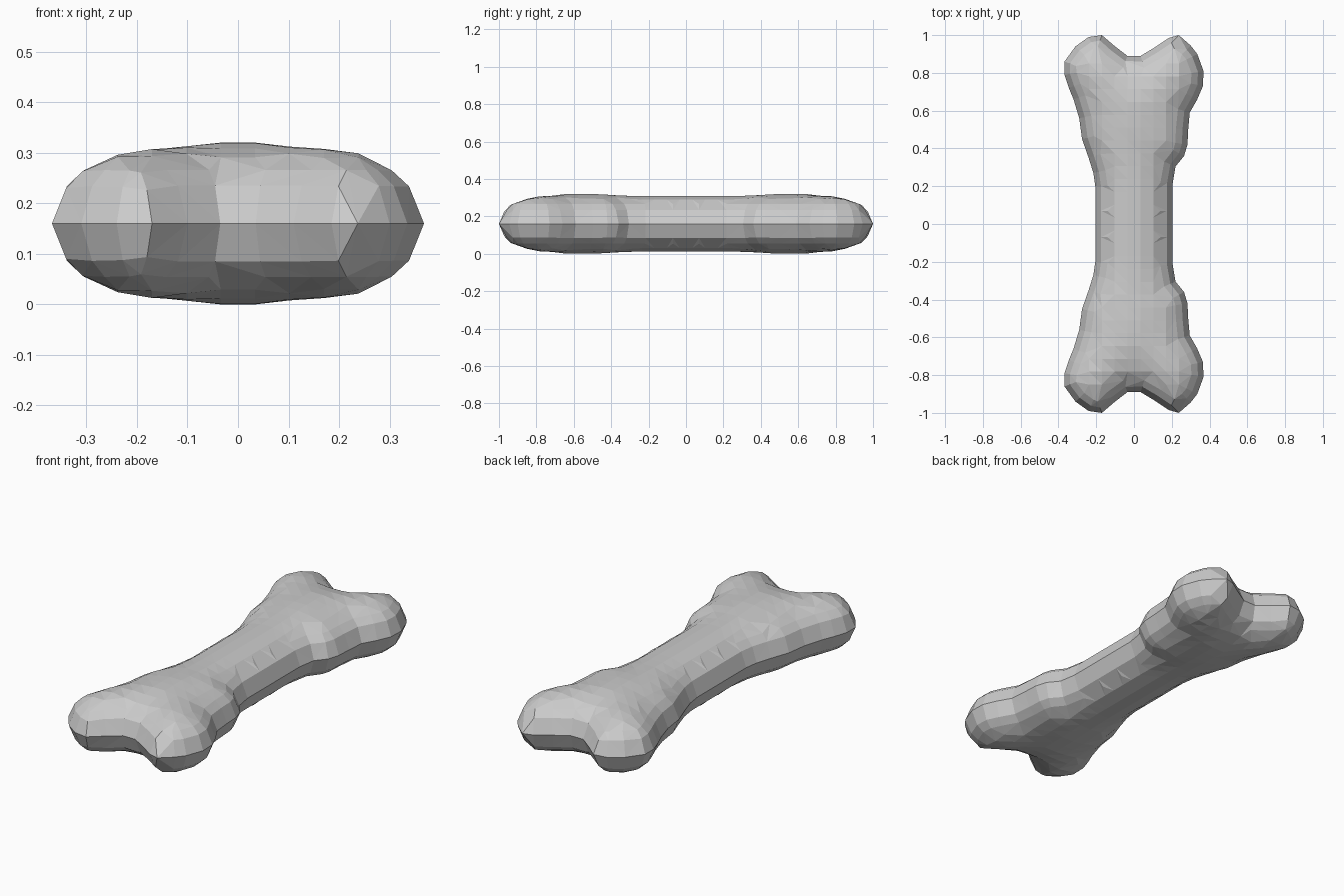
import bpy, bmesh, math
from mathutils import Vector
from mathutils.geometry import delaunay_2d_cdt, intersect_point_line

cube = bpy.data.objects.get("Cube")
if cube:
    bpy.data.objects.remove(cube, do_unlink=True)

bone_grey = bpy.data.materials.new("bone grey")
bone_grey.use_nodes = True
colour = (0.6, 0.6, 0.6, 1)
bone_grey.diffuse_color = colour
bone_grey.node_tree.nodes["Principled BSDF"].inputs["Base Color"].default_value = colour

MID = 0.16    # height of the seam around the rim
STEP = 0.068  # spacing of the surface facets

# Side outlines from the middle of the shaft to the notch between the knobs
RIGHT = [(.205, .07), (.205, .215), (.22, .305), (.265, .36), (.283, .42), (.287, .5), (.295, .59),
         (.335, .66), (.365, .73), (.368, .81), (.335, .9), (.3, .945), (.237, 1), (.185, .985),
         (.11, .935), (.035, .89)]
LEFT = [(.205, .07), (.205, .2), (.215, .27), (.24, .35), (.275, .45), (.29, .56), (.32, .66),
        (.345, .72), (.368, .79), (.368, .86), (.31, .94), (.24, .99), (.17, 1),
        (.1, .94), (.035, .89)]

# Swelling of the surface against distance from the rim
SWELL = [(0, 0), (.03, .075), (.06, .103), (.1, .128), (.14, .143), (.2, .152), (.25, .16)]


def swell(d):
    for (a, ha), (b, hb) in zip(SWELL, SWELL[1:]):
        if d <= b:
            return ha + (hb - ha) * (d - a) / (b - a)
    return SWELL[-1][1]


# Full outline, anticlockwise
outline = [Vector(p) for p in RIGHT]
outline += [Vector((-x, y)) for x, y in reversed(LEFT)]
outline += [Vector((-x, -y)) for x, y in LEFT]
outline += [Vector((x, -y)) for x, y in reversed(RIGHT)]
count = len(outline)


def rim_distance(p):
    best = 9
    for i in range(count):
        a, b = outline[i - 1], outline[i]
        q, t = intersect_point_line(p, a, b)
        q = a.lerp(b, min(max(t, 0), 1))
        best = min(best, (p - q.to_2d()).length)
    return best


def inside(p):
    hit = False
    for i in range(count):
        a, b = outline[i - 1], outline[i]
        if (a.y > p.y) != (b.y > p.y) and p.x < a.x + (b.x - a.x) * (p.y - a.y) / (b.y - a.y):
            hit = not hit
    return hit


# Two rows of points following the rim, then an even grid in the middle
points = list(outline)
for depth in (0.03, 0.065):
    for i in range(count):
        along = (outline[(i + 1) % count] - outline[i - 1]).normalized()
        p = outline[i] + Vector((-along.y, along.x)) * depth
        if inside(p) and rim_distance(p) > depth * 0.85:
            points.append(p)
for i in range(-6, 6):
    for j in range(-15, 15):
        p = Vector(((i + 0.5) * STEP, (j + 0.5) * STEP))
        if inside(p) and rim_distance(p) > 0.09:
            points.append(p)

rim = [(i, (i + 1) % count) for i in range(count)]
flat, _, faces, *_ = delaunay_2d_cdt(points, rim, [], 1, 1e-4)

# Raise the upper half and mirror it below the seam
bm = bmesh.new()
for side in (1, -1):
    verts = [bm.verts.new((p.x, p.y, MID + side * swell(rim_distance(p)))) for p in flat]
    for face in faces:
        bm.faces.new([verts[k] for k in face])
bmesh.ops.remove_doubles(bm, verts=bm.verts, dist=0.0005)
bmesh.ops.recalc_face_normals(bm, faces=bm.faces)

mesh = bpy.data.meshes.new("bone")
bm.to_mesh(mesh)
bm.free()
mesh.materials.append(bone_grey)
bone = bpy.data.objects.new("bone", mesh)
bpy.context.collection.objects.link(bone)
